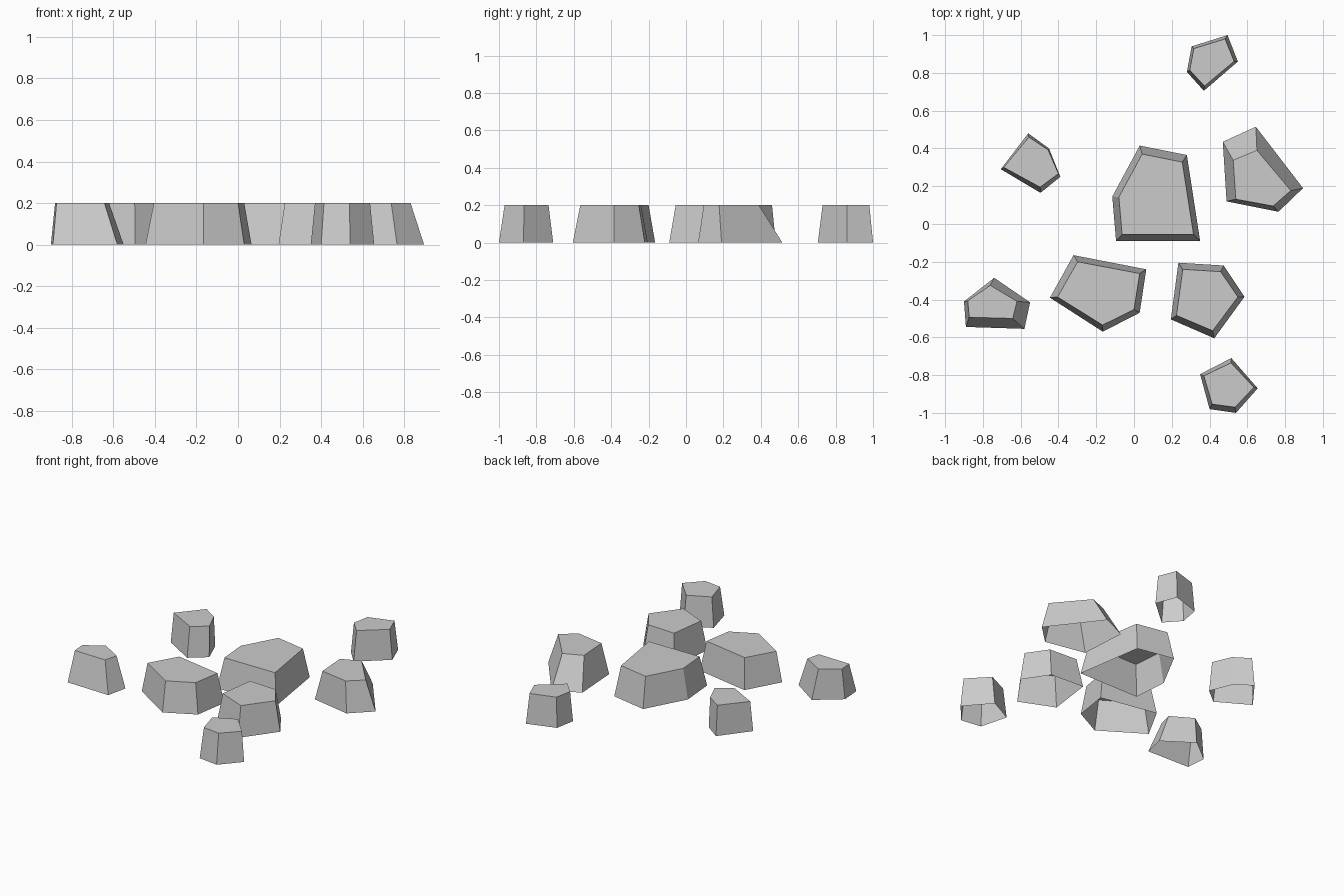
import bpy

if "Cube" in bpy.data.objects:
    bpy.data.objects.remove(bpy.data.objects["Cube"])

HEIGHT = 0.2


def rock(name, base, top_x, top_y):
    """Open-bottomed stone: ground outline tapered to fit the top face extents."""
    def fit(v, values, span):
        lo, hi = min(values), max(values)
        return span[0] + (v - lo) / (hi - lo) * (span[1] - span[0])

    xs, ys = zip(*base)
    n = len(base)
    verts = [(x, y, 0) for x, y in base]
    verts += [(fit(x, xs, top_x), fit(y, ys, top_y), HEIGHT) for x, y in base]
    # outlines run clockwise seen from above
    faces = [tuple(range(2 * n - 1, n - 1, -1))]
    for i in range(n):
        j = (i + 1) % n
        faces.append((i, i + n, j + n, j))
    mesh = bpy.data.meshes.new(name)
    mesh.from_pydata(verts, [], faces)
    obj = bpy.data.objects.new(name, mesh)
    bpy.context.collection.objects.link(obj)
    return obj


# Large stones in the middle
rock("centre_rock",
     [(.03, .415), (.28, .365), (.35, -.09), (-.095, -.09), (-.115, .145)],
     (-.08, .315), (-.055, .37))
rock("front_middle_rock",
     [(-.32, -.165), (.065, -.24), (.03, -.47), (-.165, -.57), (-.445, -.39)],
     (-.405, .03), (-.535, -.20))
rock("front_right_rock",
     [(.235, -.205), (.475, -.22), (.585, -.385), (.425, -.605), (.195, -.505)],
     (.225, .55), (-.565, -.24))
rock("right_rock",
     [(.47, .435), (.645, .515), (.895, .19), (.765, .065), (.49, .12)],
     (.525, .83), (.095, .39))

# Small stones around them
rock("back_rock",
     [(.305, .94), (.495, 1.0), (.55, .86), (.37, .705), (.28, .805)],
     (.295, .53), (.73, .98))
rock("left_back_rock",
     [(-.56, .48), (-.45, .40), (-.39, .25), (-.495, .165), (-.705, .29)],
     (-.69, -.40), (.195, .46))
rock("left_front_rock",
     [(-.74, -.285), (-.55, -.415), (-.58, -.555), (-.89, -.545), (-.90, -.41)],
     (-.88, -.62), (-.50, -.325))
rock("front_rock",
     [(.515, -.71), (.655, -.87), (.54, -1.0), (.40, -.98), (.35, -.795)],
     (.37, .635), (-.97, -.735))
